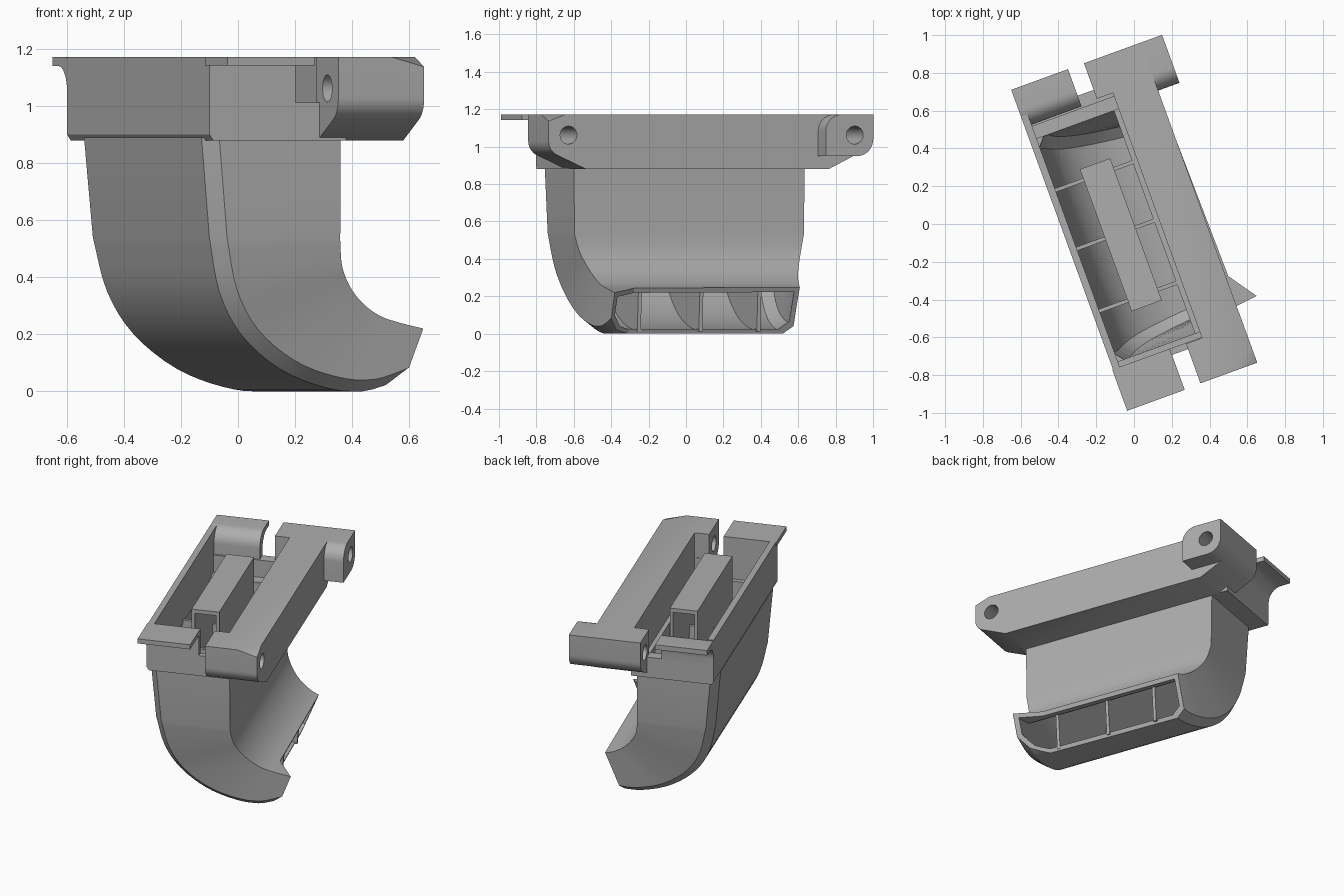
import bpy, bmesh, math
from mathutils import Vector

cube = bpy.data.objects.get("Cube")
if cube:
    bpy.data.objects.remove(cube)

TURN = math.radians(20)
TOP, FLOOR = 1.172, 0.88

grey = bpy.data.materials.new("plain grey")
grey.use_nodes = True
colour = (0.42, 0.42, 0.42, 1)
grey.diffuse_color = colour
grey.node_tree.nodes["Principled BSDF"].inputs["Base Color"].default_value = colour


def finish(name, bm):
    bmesh.ops.recalc_face_normals(bm, faces=bm.faces)
    mesh = bpy.data.meshes.new(name)
    bm.to_mesh(mesh)
    bm.free()
    mesh.materials.append(grey)
    ob = bpy.data.objects.new(name, mesh)
    bpy.context.collection.objects.link(ob)
    ob.rotation_euler.z = TURN
    return ob


def loft(name, rings):
    """Skin a list of equal point loops and cap both ends."""
    bm = bmesh.new()
    loops = [[bm.verts.new(p) for p in ring] for ring in rings]
    n = len(loops[0])
    for lo, hi in zip(loops, loops[1:]):
        for i in range(n):
            j = (i + 1) % n
            bm.faces.new((lo[i], lo[j], hi[j], hi[i]))
    bm.faces.new(loops[0])
    bm.faces.new(loops[-1])
    return finish(name, bm)


def box(name, x0, x1, y0, y1, z0, z1):
    return loft(name, [[(x0, y0, z), (x1, y0, z), (x1, y1, z), (x0, y1, z)] for z in (z0, z1)])


def side_profile(name, pts, x0, x1):
    """Extrude a (y, z) outline across the width."""
    return loft(name, [[(x, y, z) for y, z in pts] for x in (x0, x1)])


def end_profile(name, pts, y0, y1):
    """Extrude an (x, z) outline along the length."""
    return loft(name, [[(x, y, z) for x, z in pts] for y in (y0, y1)])


def arc(cy, cz, r, a0, a1, n=8):
    steps = [math.radians(a0 + (a1 - a0) * i / n) for i in range(n + 1)]
    return [(cy + r * math.cos(t), cz + r * math.sin(t)) for t in steps]


def pin(y, x0, x1):
    return side_profile("pin_cutter", arc(y, 1.062, 0.048, 0, 345, 23), x0, x1)


def cut(ob, cutter, operation='DIFFERENCE'):
    cutter.hide_render = True
    mod = ob.modifiers.new("cut", 'BOOLEAN')
    mod.operation, mod.solver, mod.object = operation, 'EXACT', cutter
    bpy.context.view_layer.objects.active = ob
    bpy.ops.object.modifier_apply(modifier=mod.name)
    bpy.data.objects.remove(cutter)


def smooth(ob):
    bpy.ops.object.select_all(action='DESELECT')
    ob.select_set(True)
    bpy.context.view_layer.objects.active = ob
    bpy.ops.object.shade_smooth_by_angle(angle=math.radians(30))


# Curved chute: outer and inner x, z plus the two end positions
KEYS = [Vector(k) for k in (
    (-.366, .89, .133, .89, -.687, .627),
    (-.335, .54, .133, .53, -.682, .622),
    (-.29, .35, .148, .44, -.66, .60),
    (-.20, .20, .185, .37, -.635, .575),
    (-.05, .08, .24, .31, -.615, .55),
    (.12, .015, .31, .265, -.60, .53),
    (.27, 0, .39, .24, -.59, .51),
    (.41, .04, .48, .22, -.58, .50))]


def stations():
    out = [KEYS[0]]
    for i in range(1, len(KEYS) - 1):
        p, q, r = KEYS[i - 1], KEYS[i], KEYS[i + 1]
        s = KEYS[min(i + 2, len(KEYS) - 1)]
        if i == 1:
            p = q + (q - r) * 0.6
        for t in (0, 0.25, 0.5, 0.75):
            v = 0.5 * (2 * q + (r - p) * t + (2 * p - 5 * q + 4 * r - s) * t * t
                       + (3 * q - p - 3 * r + s) * t ** 3)
            v[1] = max(v[1], 0)
            out.append(v)
    return out + [KEYS[-1]]


def chute_ring(key, t):
    o, i = Vector((key[0], key[1])), Vector((key[2], key[3]))
    d = (i - o).normalized()
    o, i = o + d * t, i - d * t
    m = o + d * 0.046
    f, b, c = key[4] + t, key[5] - t, 0.055
    return [(i.x, f, i.y), (i.x, b, i.y), (m.x, b, m.y),
            (o.x, b - c, o.y), (o.x, f + c, o.y), (m.x, f, m.y)]


path = stations()
chute = loft("chute", [chute_ring(k, 0) for k in path])
above = path[0] + Vector((0, .1, 0, .1, 0, 0))
beyond = path[-1] + Vector((.15, .05, .15, -.02, 0, 0))
cut(chute, loft("hollow_cutter", [chute_ring(k, .028) for k in [above] + path + [beyond]]))
mouth = [(.48, -.58), (.365, -.43), (.345, .65), (.8, .65), (.8, -.58)]
cut(chute, loft("mouth_cutter", [[(x + (z - .22) * .41, y, z) for x, y in mouth]
                                 for z in (-.1, .42)]))
smooth(chute)

# Dividing ribs across the chute
rib_outline = [(k[0] + .012, k[1] + .012) for k in KEYS[:7]]
rib_outline += [(k[2] - .008, k[3] - .008) for k in reversed(KEYS[:6])]
for n, y in enumerate((-.37, -.02, .31)):
    end_profile(f"rib_{n + 1}", rib_outline, y - .01, y + .01)

# Long inverted channel held by the ribs
end_profile("channel", [(-.17, .82), (-.17, TOP), (0, TOP), (0, .82),
                        (-.02, .82), (-.02, TOP - .025), (-.15, TOP - .025), (-.15, .82)],
            -.43, .37)

# Tray walls
end_profile("left_wall", [(-.368, TOP), (-.368, .9), (-.355, FLOOR), (-.33, FLOOR), (-.33, TOP)],
            -.72, .74)
box("front_wall", -.34, .14, -.72, -.685, FLOOR, TOP - .16)
box("front_wall_upper", -.34, -.048, -.72, -.685, FLOOR, TOP)
box("back_wall", -.34, .14, .67, .74, FLOOR, TOP - .16)
box("floor_front", -.34, .14, -.70, -.655, FLOOR, FLOOR + .02)
box("floor_back", -.34, .14, .60, .70, FLOOR, FLOOR + .02)

# Overhanging tabs, the back one coved beneath
box("front_tab", -.372, -.048, -.917, -.685, TOP - .03, TOP)
back_tab = side_profile("back_tab", [(.89, TOP), (.89, 1.14)] + arc(.83, 1.05, .09, 90, 180)
                        + [(.74, .95), (.68, .95)]
                        + list(reversed(arc(.77, TOP - .09, .09, 90, 180))), -.368, -.048)
smooth(back_tab)

# Hinge bar with rounded ends
bar = side_profile("hinge_bar", [(-.913, TOP), (-.913, 1.03)] + arc(-.83, 1.03, .083, 180, 245)
                   + [(-.70, FLOOR), (.68, FLOOR)] + arc(.80, 1.04, .09, -65, 0)
                   + [(.89, TOP)], .042, .362)
cut(bar, box("tray_cutter", -.1, .132, -.69, .69, .7, 1.4))
corner = [(.362, -.95, 1.125), (.362, -.95, 1.3), (.362, -.80, 1.3), (.362, -.88, TOP)]
cut(bar, loft("corner_cutter", [[(.24, -.913, TOP), (.37, -.913, 1.135), (.37, -.81, TOP)],
                                [(.24, -.913, 1.3), (.37, -1, 1.3), (.37, -.81, 1.3)]]))
cut(bar, pin(-.80, -.1, .6))
cut(bar, pin(.785, -.1, .6))
smooth(bar)

# Outer knuckle at the back
knuckle = side_profile("back_knuckle", [(.62, .95)] + arc(.80, 1.04, .09, -90, 0)
                       + [(.89, TOP)] + arc(.71, TOP - .09, .09, 90, 180), .36, .482)
cut(knuckle, pin(.785, .2, .6))
smooth(knuckle)
